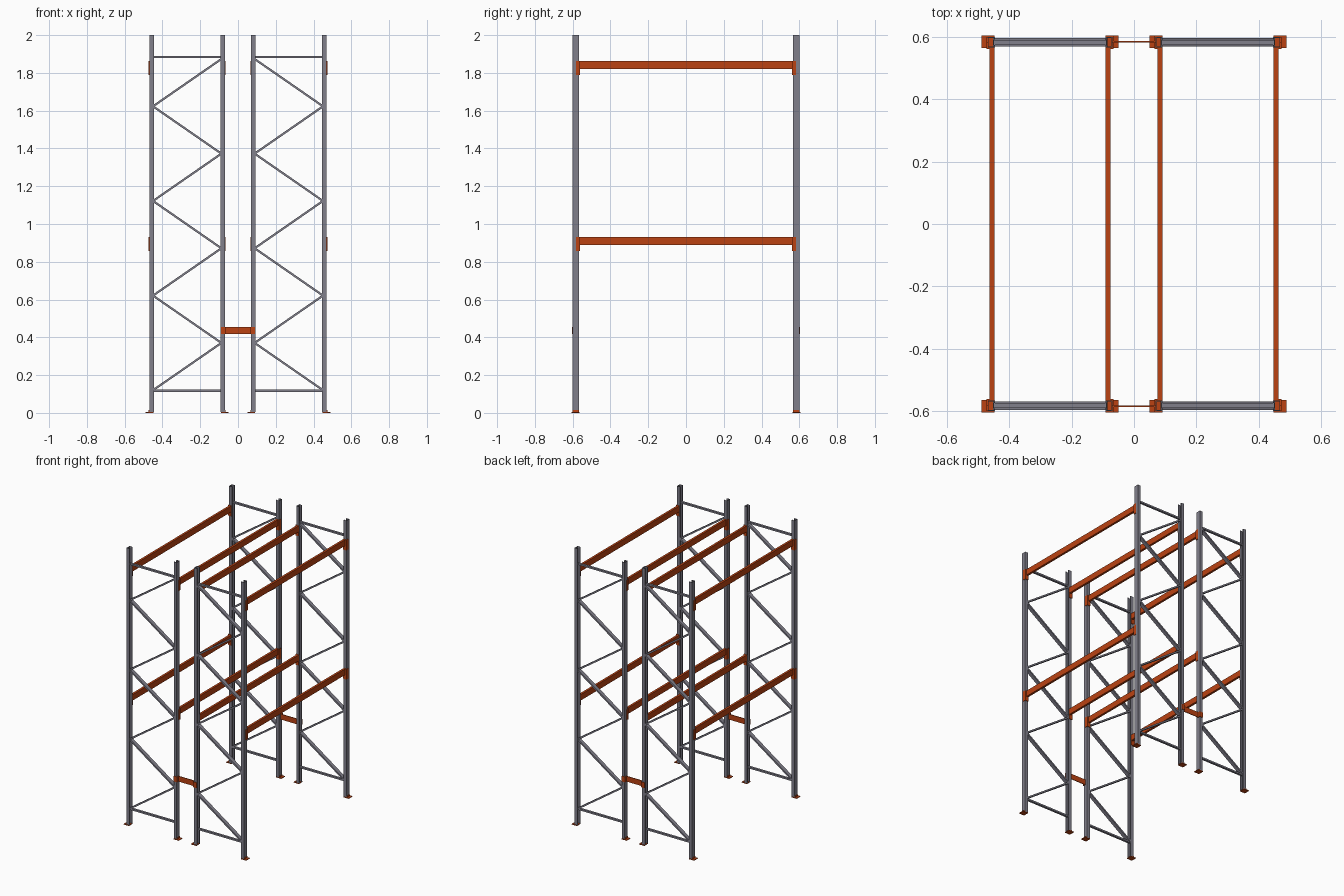
import bpy, bmesh
from mathutils import Vector

if "Cube" in bpy.data.objects:
    bpy.data.objects.remove(bpy.data.objects["Cube"])


def material(name, rgb):
    m = bpy.data.materials.new(name)
    m.diffuse_color = (*rgb, 1)
    m.use_nodes = True
    m.node_tree.nodes["Principled BSDF"].inputs["Base Color"].default_value = m.diffuse_color
    return m


GREY = material("steel grey", (0.22, 0.215, 0.26))
ORANGE = material("rack orange", (0.50, 0.055, 0.006))


def extrude(name, mat, profile, p0, p1, side, mirror):
    """Sweep a 2D profile from p0 to p1; its first axis follows 'side'."""
    p0, p1, s = Vector(p0), Vector(p1), Vector(side)
    t = (p1 - p0).normalized().cross(s)
    bm = bmesh.new()
    ends = [[bm.verts.new(p + s * a + t * b) for a, b in profile] for p in (p0, p1)]
    n = len(profile)
    bm.faces.new(ends[0])
    bm.faces.new(ends[1])
    for i in range(n):
        j = (i + 1) % n
        bm.faces.new((ends[0][i], ends[0][j], ends[1][j], ends[1][i]))
    bmesh.ops.recalc_face_normals(bm, faces=bm.faces)
    me = bpy.data.meshes.new(name)
    bm.to_mesh(me)
    bm.free()
    me.materials.append(mat)
    ob = bpy.data.objects.new(name, me)
    bpy.context.collection.objects.link(ob)
    mod = ob.modifiers.new("mirror", 'MIRROR')
    mod.use_axis = ("x" in mirror, "y" in mirror, False)
    mod.use_mirror_merge = False
    return ob


def rect(a0, a1, b0, b1):
    return [(a0, b0), (a1, b0), (a1, b1), (a0, b1)]


def upright_part(name, mat, profile, z0, z1):
    return extrude(name, mat, profile, (0, 0, z0), (0, 0, z1), (1, 0, 0), "xy")


# Everything is built in the +x +y quarter and mirrored
Y0, Y1, YC = 0.566, 0.600, 0.583
for tag, web, d in (("outer", 0.469, -1), ("inner", 0.069, 1)):
    def plan(points):
        # first coordinate = distance from the web face into the frame
        return [(web + d * a, y) for a, y in points]

    # Lipped C-section post, open towards the inside of its frame
    w, lip, depth = 0.003, 0.008, 0.023
    post = [(0, Y0), (depth, Y0), (depth, Y0 + lip), (depth - w, Y0 + lip),
            (depth - w, Y0 + w), (w, Y0 + w), (w, Y1 - w), (depth - w, Y1 - w),
            (depth - w, Y1 - lip), (depth, Y1 - lip), (depth, Y1), (0, Y1)]
    upright_part(tag + "_post", GREY, plan(post), 0.004, 2.0)

    # Foot plate with upstanding tab
    upright_part(tag + "_foot_plate", ORANGE,
                 plan(rect(-0.020, 0.022, 0.564, 0.605)), 0, 0.005)
    upright_part(tag + "_foot_tab", ORANGE,
                 plan(rect(-0.004, 0, Y0, Y1)), 0.004, 0.014)

    # Load beams and their hooked end connectors
    for level, top in (("lower", 0.932), ("upper", 1.864)):
        extrude(f"{level}_{tag}_beam", ORANGE,
                rect(web + d * 0.006, web + d * 0.022, 0, 0.043),
                (0, -0.563, top), (0, 0.563, top), (1, 0, 0), "x")
        hook = [(-0.004, 0.561), (0.022, 0.561), (0.022, 0.566),
                (0, 0.566), (0, 0.582), (-0.004, 0.582)]
        upright_part(f"{level}_{tag}_beam_connector", ORANGE,
                     plan(hook), top - 0.075, top)

# Horizontal braces at top and bottom of each frame
for tag, z in (("bottom", 0.117), ("top", 1.884)):
    extrude(tag + "_brace", GREY, rect(-0.008, 0.008, -0.006, 0.006),
            (0.088, YC, z), (0.450, YC, z), (0, 1, 0), "xy")

# Zigzag diagonal braces
for k in range(7):
    xa, xb = (0.450, 0.088) if k % 2 == 0 else (0.088, 0.450)
    z = 0.12 + 0.2505 * k
    extrude(f"diagonal_brace_{k + 1}", GREY, rect(-0.0135, 0.0135, -0.0055, 0.0055),
            (xa, YC, z), (xb, YC, z + 0.2505), (0, 1, 0), "xy")

# Cranked row spacer joining the two racks
spacer = [(0, 0.5825), (0.069, 0.5825), (0.069, 0.600), (0.091, 0.600),
          (0.091, 0.604), (0.064, 0.604), (0.064, 0.5875), (0, 0.5875)]
upright_part("row_spacer", ORANGE, spacer, 0.417, 0.456)
